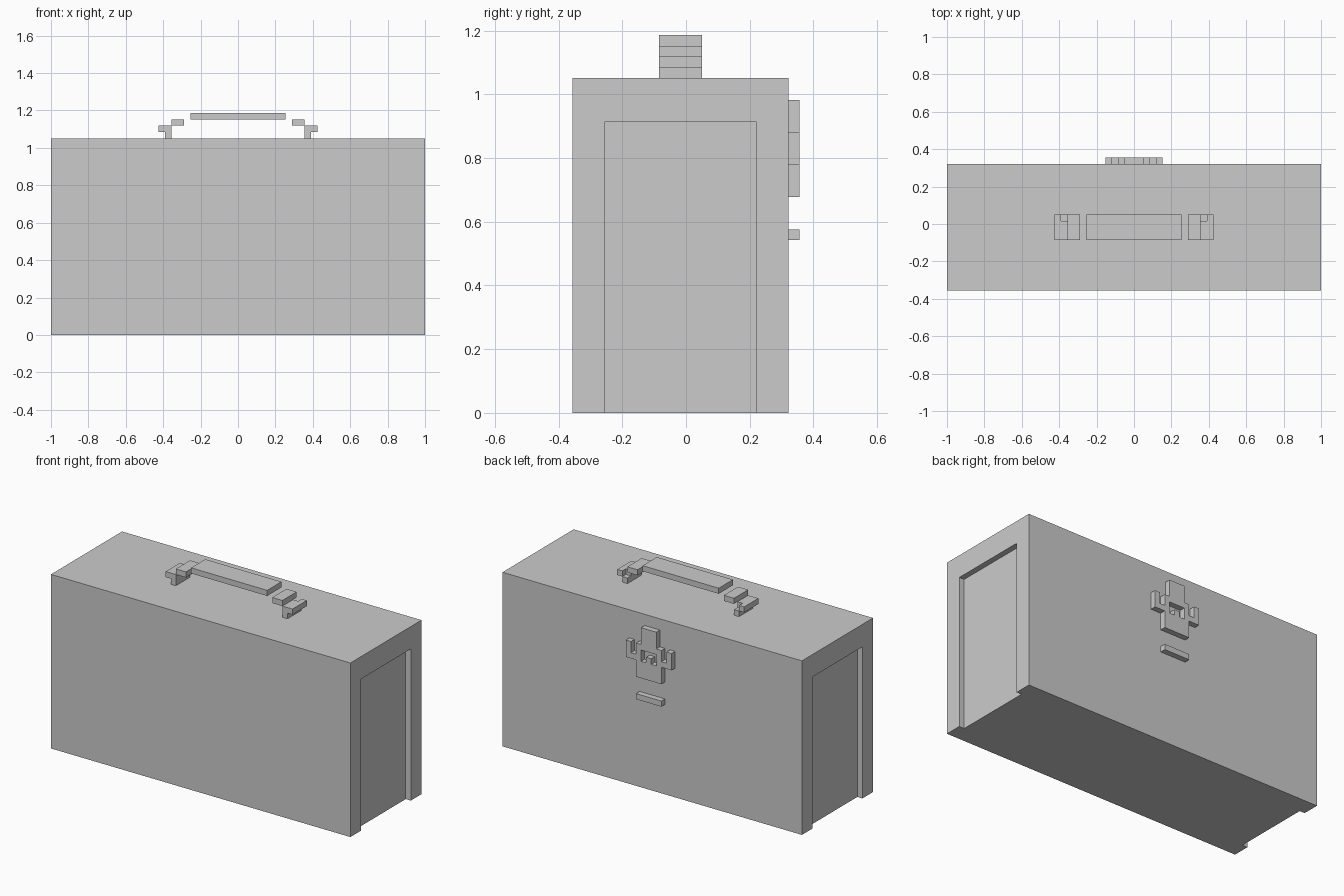
import bpy, bmesh

if "Cube" in bpy.data.objects:
    bpy.data.objects.remove(bpy.data.objects["Cube"])

U = 2 / 59  # block size: everything sits on this grid


def finish(name, bm):
    bmesh.ops.recalc_face_normals(bm, faces=bm.faces[:])
    mesh = bpy.data.meshes.new(name)
    bm.to_mesh(mesh)
    bm.free()
    ob = bpy.data.objects.new(name, mesh)
    bpy.context.collection.objects.link(ob)
    return ob


def box(name, x, y, z):
    """Box from (min, max) ranges in grid units."""
    bm = bmesh.new()
    bmesh.ops.create_cube(bm, size=1)
    for v in bm.verts:
        v.co = [U * (r[0] if c < 0 else r[1]) for c, r in zip(v.co, (x, y, z))]
    return finish(name, bm)


def prism(name, faces, offset):
    """Extrude flat polygons (grid units) along offset into a solid."""
    bm = bmesh.new()
    for pts in faces:
        bm.faces.new([bm.verts.new([c * U for c in p]) for p in pts])
    bmesh.ops.remove_doubles(bm, verts=bm.verts[:], dist=1e-5)
    base = bm.faces[:]
    new = bmesh.ops.extrude_face_region(bm, geom=base, use_keep_orig=True)["geom"]
    moved = [g for g in new if isinstance(g, bmesh.types.BMVert)]
    bmesh.ops.translate(bm, verts=moved, vec=[c * U for c in offset])
    return finish(name, bm)


# Case body with a shallow recess, open at the bottom, in each end
body = box("case_body", (-29.5, 29.5), (-10.5, 9.5), (0, 31))
for side in (-1, 1):
    cutter = box("recess_cutter", sorted((28.5 * side, 31 * side)), (-7.5, 6.5), (-2, 27))
    cutter.hide_render = True
    mod = body.modifiers.new("recess", 'BOOLEAN')
    mod.operation = 'DIFFERENCE'
    mod.solver = 'EXACT'
    mod.object = cutter
    bpy.context.view_layer.objects.active = body
    bpy.ops.object.modifier_apply(modifier=mod.name)
    bpy.data.objects.remove(cutter)

# Handle: grip bar, and per side an elbow, a notched shoulder and a foot
HY = (-2.5, 1.5)
box("handle_grip", (-7.5, 7.5), HY, (34, 35))
for side, label in ((-1, "left"), (1, "right")):
    box(f"handle_elbow_{label}", sorted((8.5 * side, 10.5 * side)), HY, (33, 34))
    outline = [(10.5, -2.5), (12.5, -2.5), (12.5, 1.5), (11.5, 1.5), (11.5, .5), (10.5, .5)]
    prism(f"handle_shoulder_{label}", [[(x * side, y, 32) for x, y in outline]], (0, 0, 1))
    box(f"handle_foot_{label}", sorted((10.5 * side, 11.5 * side)), HY, (31, 32))

# Clasp on the back: half-width block pattern per row, centre column first
rows = ["##...", "##...", "##...", "###.#", "..#.#", "#.###", "###..", "###..", "###.."]
cells = []
for r, row in enumerate(rows):
    z = 28 - r
    for i in range(-4, 5):
        if row[abs(i)] == "#":
            a, b = i - .5, i + .5
            cells.append([(a, 9.5, z), (b, 9.5, z), (b, 9.5, z + 1), (a, 9.5, z + 1)])
prism("clasp", cells, (0, 1, 0))
box("clasp_catch", (-2.5, 2.5), (9.5, 10.5), (16, 17))
